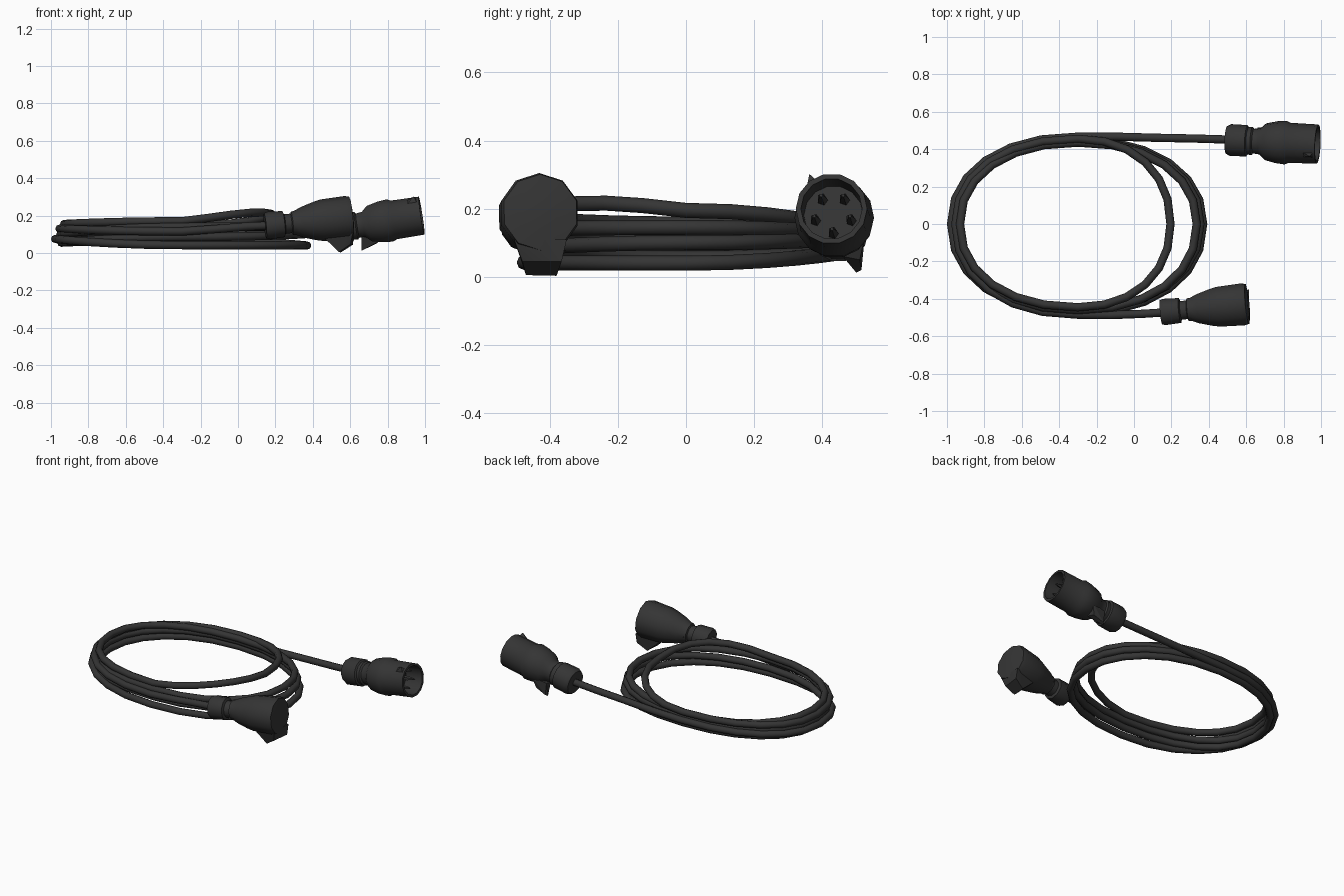
import bpy, bmesh, math
from mathutils import Vector, Matrix

if "Cube" in bpy.data.objects:
    bpy.data.objects.remove(bpy.data.objects["Cube"])

rubber = bpy.data.materials.new("dark_rubber")
rubber.diffuse_color = (0.035, 0.035, 0.035, 1)
rubber.use_nodes = True
rubber.node_tree.nodes["Principled BSDF"].inputs["Base Color"].default_value = rubber.diffuse_color


def finish(bm, name, angle=40):
    bmesh.ops.recalc_face_normals(bm, faces=bm.faces)
    me = bpy.data.meshes.new(name)
    bm.to_mesh(me)
    bm.free()
    ob = bpy.data.objects.new(name, me)
    bpy.context.collection.objects.link(ob)
    me.materials.append(rubber)
    bpy.ops.object.select_all(action='DESELECT')
    ob.select_set(True)
    bpy.context.view_layer.objects.active = ob
    bpy.ops.object.shade_smooth_by_angle(angle=math.radians(angle))
    return ob


def axis_matrix(a, b):
    # local z runs along the axis, local y points up
    a, b = Vector(a), Vector(b)
    return Matrix.Translation(a) @ (b - a).to_track_quat('Z', 'Y').to_matrix().to_4x4()


def lathe(name, profile, matrix, sides=12, turn=0.0):
    bm = bmesh.new()
    rings = []
    for d, r in profile:
        angles = [turn + 2 * math.pi * i / sides for i in range(sides)]
        rings.append([bm.verts.new(matrix @ Vector((r * math.cos(a), r * math.sin(a), d)))
                      for a in angles])
    for p, q in zip(rings, rings[1:]):
        for i in range(sides):
            j = (i + 1) % sides
            bm.faces.new((p[i], p[j], q[j], q[i]))
    bm.faces.new(rings[0])
    bm.faces.new(rings[-1])
    return finish(bm, name)


def hull(name, points):
    bm = bmesh.new()
    for p in points:
        bm.verts.new(p)
    bmesh.ops.convex_hull(bm, input=bm.verts)
    return finish(bm, name, 20)


# Coiled cable: (radial extent, height) at each quarter turn front, left, back, right
quarters = [(.485, .115), (.655, .13), (.455, .145), (.495, .195),
            (.445, .17), (.63, .155), (.435, .13), (.635, .145),
            (.46, .14), (.65, .10), (.44, .11), (.655, .10),
            (.455, .085), (.645, .055), (.45, .07), (.67, .04),
            (.475, .042), (.678, .075), (.467, .095)]
directions = [(0, -1), (-1, 0), (0, 1), (1, 0)]
steps, power = 6, 0.92
path = [(.17, -.472, .147), (.05, -.48, .142), (-.12, -.487, .128)]
for k in range(len(quarters) - 1):
    (e0, z0), (e1, z1) = quarters[k], quarters[k + 1]
    d0, d1 = directions[k % 4], directions[(k + 1) % 4]
    for s in range(steps):
        t = s / steps
        c = max(math.cos(t * math.pi / 2), 0) ** power * e0
        n = math.sin(t * math.pi / 2) ** power * e1
        z = z0 + (z1 - z0) * t * t * (3 - 2 * t)
        if k == 3:  # the top loop arches before it drops to the front
            z += .032 * math.sin(math.pi * t)
        path.append((-.3 + d0[0] * c + d1[0] * n, d0[1] * c + d1[1] * n, z))
path += [(-.3, .467, .095), (-.1, .467, .10), (.12, .461, .11), (.32, .457, .118), (.52, .451, .128)]

curve = bpy.data.curves.new("cable", 'CURVE')
curve.dimensions = '3D'
curve.twist_mode = 'Z_UP'
curve.bevel_depth = .022
curve.bevel_resolution = 2
curve.use_fill_caps = True
spline = curve.splines.new('POLY')
spline.points.add(len(path) - 1)
for pt, co in zip(spline.points, path):
    pt.co = (*co, 1)
curve.materials.append(rubber)
cable = bpy.data.objects.new("cable", curve)
bpy.context.collection.objects.link(cable)
bpy.context.view_layer.objects.active = cable
cable.select_set(True)
bpy.ops.object.convert(target='MESH')
bpy.ops.object.shade_smooth()

# Socket connector with closed lid
socket_axis = axis_matrix((.145, -.472, .145), (.61, -.427, .19))
lathe("socket_connector",
      [(0, .025), (0, .068), (.02, .074), (.1, .07), (.106, .053), (.14, .052), (.145, .063),
       (.16, .064), (.2, .082), (.27, .103), (.31, .112), (.44, .118), (.464, .112), (.472, .05)],
      socket_axis, 10, math.pi / 10)
hull("socket_lid_hinge",
     [(.43, -.49, .11), (.43, -.39, .11), (.54, -.47, .005), (.55, -.38, .003),
      (.60, -.48, .045), (.615, -.365, .045), (.615, -.505, .11), (.615, -.35, .11)])
hull("socket_latch_tab",
     [(.29, -.43, .15), (.32, -.43, .15), (.285, -.395, .16), (.30, -.395, .15),
      (.30, -.42, .20), (.33, -.42, .20)])

# Pin plug with open shroud
plug_axis = axis_matrix((.495, .45, .125), (.983, .427, .2))
lathe("pin_plug",
      [(0, .03), (0, .074), (.02, .085), (.11, .084), (.116, .073), (.138, .076), (.146, .066),
       (.18, .07), (.21, .098), (.27, .112), (.32, .117), (.342, .107), (.493, .105),
       (.493, .09), (.37, .087), (.37, .03)],
      plug_axis, 14)

# Five contact pins in a ring
for i in range(5):
    a = math.radians(-90 + 72 * i)
    pos = Matrix.Translation((.055 * math.cos(a), .055 * math.sin(a), .36))
    lathe(f"contact_pin_{i + 1}", [(0, .016), (.05, .014), (.1, .005)], plug_axis @ pos, 5)

# Key on the shroud rim and the foot below the collar
hull("shroud_key", [plug_axis @ Vector((x, y, d))
                    for x, y, d in [(-.072, .075, .43), (-.05, .09, .43), (-.072, .075, .48),
                                    (-.05, .09, .48), (-.067, .107, .47)]])
hull("plug_foot",
     [(.66, .50, .012), (.67, .515, .02), (.74, .51, .05), (.75, .46, .06),
      (.66, .47, .09), (.66, .515, .10), (.76, .525, .12)])
